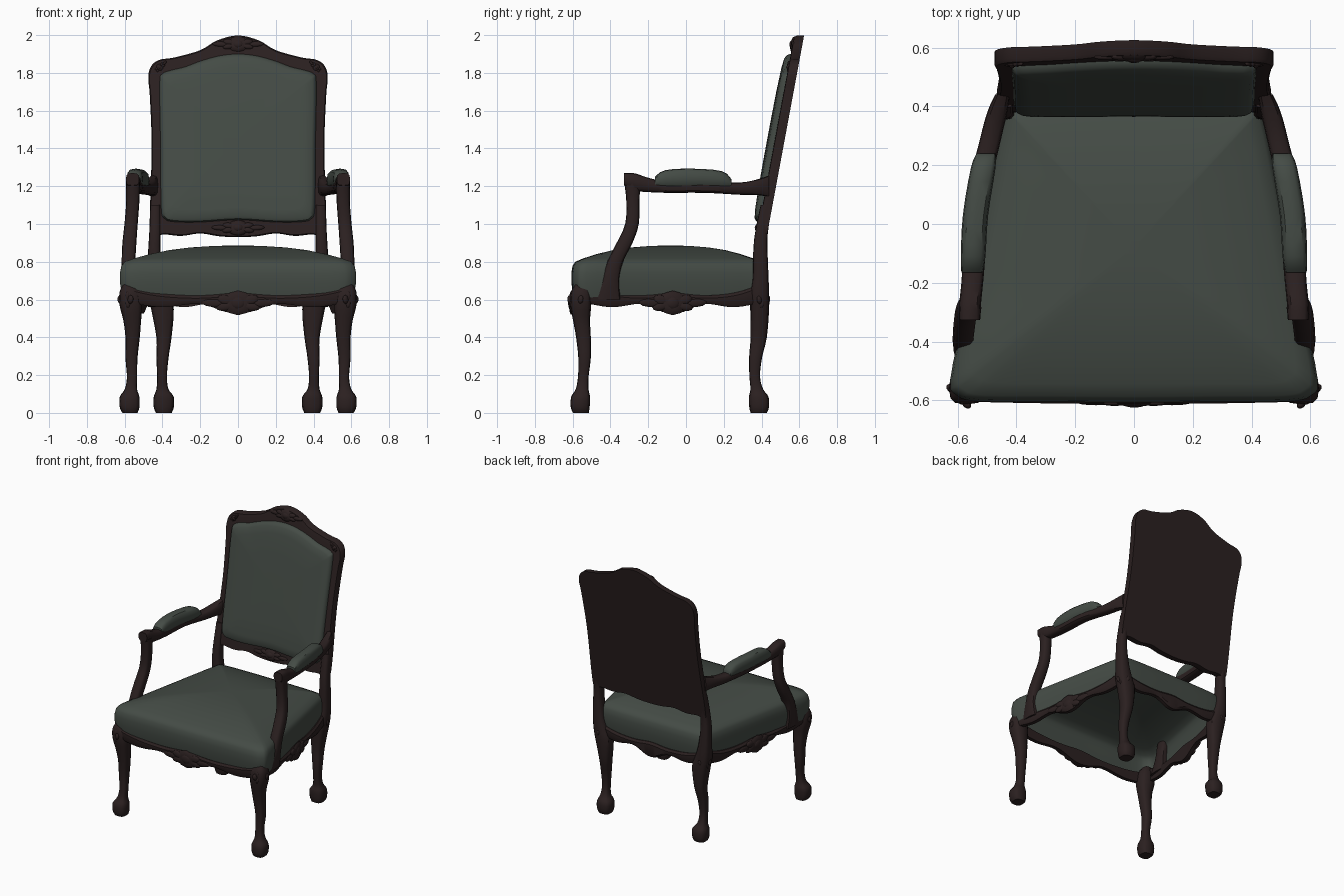
import bpy, bmesh, math
from mathutils import Matrix, Vector

if "Cube" in bpy.data.objects:
    bpy.data.objects.remove(bpy.data.objects["Cube"])


def material(name, rgb):
    m = bpy.data.materials.new(name)
    m.diffuse_color = (*rgb, 1)
    m.use_nodes = True
    m.node_tree.nodes["Principled BSDF"].inputs["Base Color"].default_value = m.diffuse_color
    return m


WOOD = material("dark wood", (0.024, 0.0145, 0.0145))
CLOTH = material("grey green cloth", (0.058, 0.071, 0.06))


def finish(name, bm, mat, mirror=False, angle=40):
    bmesh.ops.recalc_face_normals(bm, faces=bm.faces)
    me = bpy.data.meshes.new(name)
    bm.to_mesh(me)
    bm.free()
    me.materials.append(mat)
    ob = bpy.data.objects.new(name, me)
    bpy.context.collection.objects.link(ob)
    bpy.ops.object.select_all(action='DESELECT')
    ob.select_set(True)
    bpy.context.view_layer.objects.active = ob
    bpy.ops.object.shade_smooth_by_angle(angle=math.radians(angle))
    if mirror:
        ob.modifiers.new("mirror", 'MIRROR').use_mirror_merge = False
    return ob


def skin(name, loops, mat, mirror=False, angle=40, open_start=False):
    """Join a row of equal-length closed loops and cap the ends."""
    bm = bmesh.new()
    rows = [[bm.verts.new(p) for p in loop] for loop in loops]
    n = len(rows[0])
    for a, b in zip(rows, rows[1:]):
        for i in range(n):
            bm.faces.new((a[i], a[(i + 1) % n], b[(i + 1) % n], b[i]))
    if not open_start:
        bm.faces.new(rows[0])
    bm.faces.new(rows[-1])
    return finish(name, bm, mat, mirror, angle)


def spline(pts, closed=False, n=4):
    """Catmull-Rom curve through tuples of any size."""
    k, out = len(pts), []
    get = (lambda i: pts[i % k]) if closed else (lambda i: pts[max(0, min(k - 1, i))])
    for i in range(k if closed else k - 1):
        for j in range(n):
            t = j / n
            out.append(tuple(
                0.5 * (2 * b + (c - a) * t + (2 * a - 5 * b + 4 * c - d) * t * t
                       + (3 * b - a - 3 * c + d) * t ** 3)
                for a, b, c, d in zip(get(i - 1), get(i), get(i + 1), get(i + 2))))
    if not closed:
        out.append(pts[-1])
    return out


def rounded(v):
    return math.copysign(abs(v) ** 0.65, v)


def loft(name, secs, axis, mat):
    """Sections are x, y, z, half width, half depth; mirrored in x."""
    loops = []
    for x, y, z, a, b in spline(secs, n=3):
        ring = []
        for i in range(12):
            t = math.tau * i / 12
            c, s = a * rounded(math.cos(t)), b * rounded(math.sin(t))
            ring.append((x + c, y + s, z) if axis == 'z' else (x + c, y, z + s))
        loops.append(ring)
    return skin(name, loops, mat, True)


def both_sides(half):
    """Close a half outline that starts and ends on the centre line."""
    return half + [(-x, v) for x, v in half[-2:0:-1]]


# Front legs: cabriole with block feet
loft("front_leg", [
    (.572, -.557, 0, .04, .042), (.574, -.56, .03, .052, .05), (.574, -.558, .085, .052, .05),
    (.567, -.55, .125, .033, .034), (.561, -.544, .19, .027, .028), (.564, -.537, .29, .032, .033),
    (.558, -.543, .4, .038, .039), (.56, -.553, .49, .047, .045), (.567, -.557, .57, .06, .055),
    (.572, -.557, .64, .055, .052), (.575, -.55, .69, .03, .03)], 'z', WOOD)

# Back legs running up into the back posts
loft("back_leg", [
    (.393, .385, 0, .042, .043), (.393, .387, .03, .053, .052), (.393, .385, .085, .053, .052),
    (.4, .375, .125, .032, .034), (.402, .364, .19, .026, .028), (.4, .368, .29, .032, .034),
    (.392, .385, .4, .04, .043),
    (.4, .39, .55, .06, .05), (.42, .39, .63, .054, .05), (.435, .395, .72, .042, .042),
    (.443, .394, .85, .033, .038), (.44, .399, .95, .03, .034), (.438, .425, 1.1, .027, .03)],
    'z', WOOD)

# Arms, arm pads and arm supports
loft("arm_rail", [
    (.447, .44, 1.2, .025, .058), (.465, .38, 1.195, .034, .042), (.49, .28, 1.187, .036, .032),
    (.53, .1, 1.195, .037, .03), (.543, -.1, 1.195, .038, .03), (.55, -.2, 1.207, .037, .038),
    (.557, -.27, 1.222, .037, .046), (.558, -.327, 1.237, .035, .033)], 'y', WOOD)
loft("arm_pad", [
    (.503, .24, 1.215, .032, .022), (.513, .19, 1.235, .042, .045), (.539, .03, 1.243, .043, .05),
    (.547, -.11, 1.238, .042, .047), (.551, -.165, 1.225, .036, .025)], 'y', CLOTH)
loft("arm_support", [
    (.556, -.285, 1.22, .037, .042), (.557, -.281, 1.12, .035, .035), (.566, -.286, 1.0, .035, .036),
    (.575, -.325, .9, .037, .042), (.58, -.375, .8, .036, .042), (.583, -.402, .7, .033, .048),
    (.575, -.42, .6, .03, .075)], 'z', WOOD)

# Seat cushion: crowned trapezoid shell, hollow underneath
seat = spline(both_sides([(0, -.607), (.3, -.605), (.53, -.603), (.602, -.583), (.625, -.53),
                          (.578, -.3), (.503, .08), (.445, .36), (.415, .405), (.2, .415), (0, .415)]),
              closed=True, n=3)
layers = [(.97, .59), (.985, .63), (1, .69), (1, .74), (.988, .778), (.96, .8), (.88, .818),
          (.75, .84), (.58, .862), (.4, .876), (.2, .884), (.05, .886)]
skin("seat", [[(x * s, -.08 + (y + .08) * s, z) for x, y in seat] for s, z in layers], CLOTH,
     open_start=True)


# Scalloped rails below the seat
def rail(name, p0, p1, out, mirror=False, rise=.045):
    p0, p1, out = Vector((*p0, 0)), Vector((*p1, 0)), Vector((*out, 0)).normalized()
    loops = []
    for i in range(33):
        t = i / 16 - 1
        hump = math.exp(-(t / .22) ** 2)
        lo = .57 - .045 * hump - .01 * math.cos(t * 9) * (1 - hump)
        hi = .62 + rise * t ** 4 + .015 * hump
        mid = p0.lerp(p1, (t + 1) / 2) + out * (.008 * (1 - t * t))
        loops.append([mid + out * o + Vector((0, 0, z)) for o, z in
                      ((-.015, lo), (.012, lo), (.022, lo + .015), (.022, hi - .015),
                       (.01, hi), (-.015, hi))])
    skin(name, loops, WOOD, mirror, 35)


rail("front_rail", (-.57, -.582), (.57, -.582), (0, -1))
rail("side_rail", (.59, -.53), (.43, .39), (.985, .17), True, .065)
rail("back_rail", (-.41, .395), (.41, .395), (0, 1))


# Raked back: points are given by x, z and depth in front of the rear face
def raked(x, z, d):
    return (x, .419 + .186 * (z - .89) - d, z)


def scaled(loop, s, d):
    return [raked(x * s, 1.45 + (z - 1.45) * s, d) for x, z in loop]


frame = spline(both_sides([
    (0, .93), (.1, .935), (.2, .95), (.3, .937), (.39, .945), (.455, .94), (.467, 1.02),
    (.457, 1.4), (.467, 1.68), (.475, 1.77), (.463, 1.83), (.42, 1.868), (.335, 1.882),
    (.2, 1.92), (.11, 1.972), (0, 1.998)]), closed=True)
skin("back_frame", [scaled(frame, 1, 0), scaled(frame, 1, .038), scaled(frame, .988, .05),
                    scaled(frame, .94, .052)], WOOD)

padding = spline(both_sides([
    (0, 1.022), (.2, 1.01), (.34, 1.012), (.39, 1.03), (.407, 1.09), (.41, 1.4), (.415, 1.74),
    (.4, 1.795), (.35, 1.815), (.28, 1.832), (.2, 1.862), (.1, 1.89), (0, 1.9)]), closed=True)
skin("back_cushion", [scaled(padding, s, d) for s, d in
                      ((1, .045), (1, .055), (.985, .072), (.95, .082), (.85, .088),
                       (.55, .092), (.2, .093))], CLOTH)


# Carved leaves: a central shell with leaves shrinking to either side
def carving(name, at, along, out, width, height, depth, mirror=False):
    along, out = Vector(along).normalized(), Vector(out).normalized()
    up = out.cross(along)
    bm = bmesh.new()
    leaves = [(0, 0, .42, .5, 1, 0), (0, 0, .24, .3, 1.4, 0)]
    for s in (-1, 1):
        leaves += [(s * .34, .12, .26, .2, .9, s * .45), (s * .36, -.14, .26, .18, .9, -s * .35),
                   (s * .68, 0, .34, .17, .7, s * .1)]
    base = Matrix((along, up, out)).transposed().to_4x4()
    for u, v, a, b, d, turn in leaves:
        m = (Matrix.Translation(Vector(at) + along * u * width + up * v * height) @ base
             @ Matrix.Diagonal((width, height, depth, 1)) @ Matrix.Rotation(turn, 4, 'Z')
             @ Matrix.Diagonal((a, b, d, 1)))
        bmesh.ops.create_icosphere(bm, subdivisions=2, radius=1, matrix=m)
    finish(name, bm, WOOD, mirror, 50)


rake = (0, -1, .186)
carving("crest_carving", raked(0, 1.952, .05), (1, 0, 0), rake, .135, .085, .014)
carving("shoulder_carving", raked(.415, 1.828, .048), (1, 0, -.9), rake, .05, .04, .012, True)
carving("lower_back_carving", raked(0, .98, .05), (1, 0, 0), rake, .14, .085, .016)
carving("front_rail_carving", (0, -.608, .582), (1, 0, 0), (0, -1, 0), .19, .13, .012)
carving("side_rail_carving", (.537, -.07, .582), (-.17, .985, 0), (.985, .17, 0), .18, .13, .014, True)
carving("front_knee_carving", (.596, -.586, .6), (1, 1, 0), (1, -1, 0), .055, .14, .018, True)
carving("back_knee_carving", (.442, .41, .6), (-1, 1, 0), (1, 1, 0), .045, .14, .018, True)
